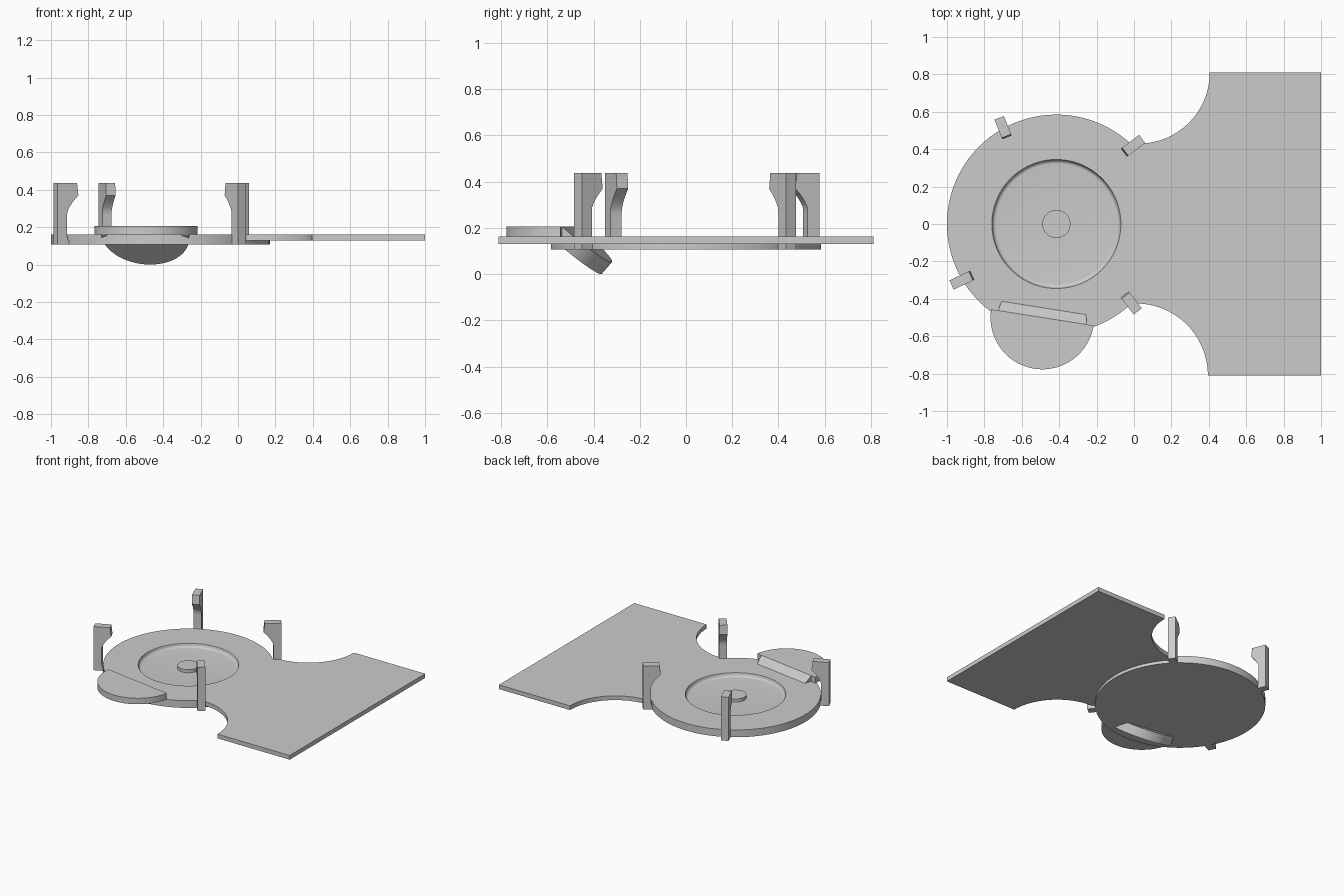
import bpy, bmesh
from math import sin, cos, pi, radians
from mathutils import Matrix

if "Cube" in bpy.data.objects:
    bpy.data.objects.remove(bpy.data.objects["Cube"])

DISC_X, TOP = -0.415, 0.162


def finish(name, bm, matrix=Matrix()):
    bmesh.ops.recalc_face_normals(bm, faces=bm.faces)
    mesh = bpy.data.meshes.new(name)
    bm.to_mesh(mesh)
    bm.free()
    ob = bpy.data.objects.new(name, mesh)
    ob.matrix_world = matrix
    bpy.context.collection.objects.link(ob)
    bpy.ops.object.select_all(action='DESELECT')
    ob.select_set(True)
    bpy.context.view_layer.objects.active = ob
    bpy.ops.object.shade_smooth_by_angle(angle=radians(30))
    return ob


def prism(name, outline, z0, z1, matrix=Matrix()):
    bm = bmesh.new()
    face = bm.faces.new([bm.verts.new((x, y, z0)) for x, y in outline])
    new = bmesh.ops.extrude_face_region(bm, geom=[face], use_keep_orig=True)['geom']
    verts = [g for g in new if isinstance(g, bmesh.types.BMVert)]
    bmesh.ops.translate(bm, verts=verts, vec=(0, 0, z1 - z0))
    return finish(name, bm, matrix)


def lathe(name, profile, matrix, steps=96):
    bm = bmesh.new()
    verts = [bm.verts.new((r, 0, z)) for r, z in profile]
    edges = [bm.edges.new(pair) for pair in zip(verts, verts[1:])]
    bmesh.ops.spin(bm, geom=verts + edges, cent=(0, 0, 0), axis=(0, 0, 1),
                   angle=2 * pi, steps=steps)
    bmesh.ops.remove_doubles(bm, verts=bm.verts, dist=1e-5)
    return finish(name, bm, matrix)


def arc(cx, cy, r, a0, a1, n=24):
    angles = [radians(a0 + (a1 - a0) * i / n) for i in range(n + 1)]
    return [(cx + r * cos(a), cy + r * sin(a)) for a in angles]


# Round base with a dished recess and a central hub
floor = 0.135
fillet = [(x, z) for x, z in arc(0.322, floor + 0.02, 0.02, -90, 0, 6)]
lathe('round_base',
      [(0, 0.107), (0.585, 0.107), (0.585, TOP), (0.345, TOP)] + fillet[::-1]
      + [(0.075, floor), (0.075, TOP - 0.003), (0, TOP - 0.003)],
      Matrix.Translation((DISC_X, 0, 0)))

# Flat tail plate with scooped corners
plate = (arc(DISC_X, 0, 0.58, -45, 45)
         + arc(0.025, 0.81, 0.38, -90, 0)
         + [(1, 0.81), (1, -0.81)]
         + arc(0.01, -0.81, 0.385, 0, 90))
prism('tail_plate', plate, 0.13, TOP)

# Pivoting lever: flat half disc outside, tilted half disc passing under the base
hinge = Matrix.Translation((-0.49, -0.5, 0.207)) @ Matrix.Rotation(radians(-9), 4, 'Z')
prism('lever_tab', arc(0, 0, 0.277, 180, 360, 48), TOP - 0.207, 0, hinge)
prism('lever_foot', arc(0, 0, 0.237, 0, 180, 48), -0.068, 0,
      hinge @ Matrix.Rotation(radians(-41), 4, 'X'))


# Upright posts, hollowed on the side facing the disc
def post(name, x, y, angle, length):
    h = length / 2
    inner = [(-h + 0.008, 0.437), (-h, 0.37)]
    for i in range(1, 13):
        t = i / 12
        # quadratic curve from the head through the waist to the foot
        px = (1 - t) ** 2 * -h + 2 * t * (1 - t) * (h + 0.008) + t * t * (h - 0.075)
        pz = (1 - t) ** 2 * 0.37 + 2 * t * (1 - t) * 0.25 + t * t * 0.107
        px = min(px, h - 0.055)
        inner.append((px, pz))
    outline = inner + [(h, 0.107), (h, 0.437)]
    turn = Matrix.Rotation(radians(angle), 4, 'Z') @ Matrix.Rotation(pi / 2, 4, 'X')
    prism(name, outline, -0.027, 0.027, Matrix.Translation((x, y, 0)) @ turn)


post('post_back_left', -0.70, 0.515, 112, 0.112)
post('post_back_right', -0.005, 0.418, 37, 0.122)
post('post_front_left', -0.92, -0.30, 205, 0.122)
post('post_front_right', -0.015, -0.422, -52, 0.115)
